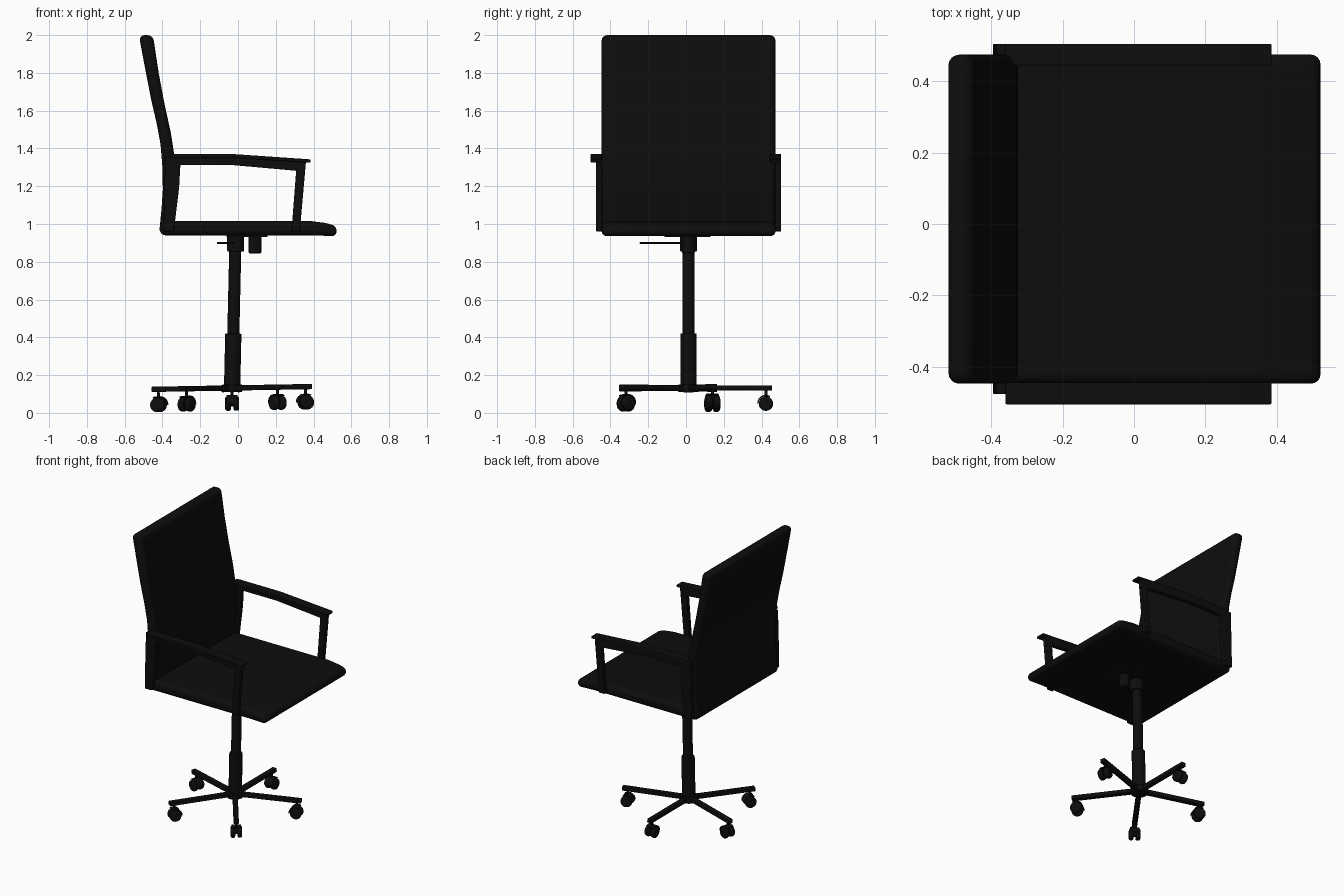
import bpy, bmesh, math
from mathutils import Vector, Matrix

if "Cube" in bpy.data.objects:
    bpy.data.objects.remove(bpy.data.objects["Cube"])

black = bpy.data.materials.new("black")
black.diffuse_color = (0.004, 0.004, 0.004, 1)
black.use_nodes = True
black.node_tree.nodes["Principled BSDF"].inputs["Base Color"].default_value = black.diffuse_color
CX, CY = -0.032, 0.013               # foot of the column
LEAN = Matrix.Translation((CX, CY, 0.1)) @ Matrix.Rotation(math.radians(1.3), 4, 'Y') \
    @ Matrix.Translation((-CX, -CY, -0.1))
LEAN_BASE = Matrix.Translation((CX, CY, 0.1)) @ Matrix.Rotation(math.radians(-1.0), 4, 'Y') \
    @ Matrix.Translation((-CX, -CY, -0.1))


def finish(bm, name, bevel=0, seg=2, mat=None):
    bmesh.ops.recalc_face_normals(bm, faces=bm.faces)
    if mat is not None:
        bm.transform(mat)
    me = bpy.data.meshes.new(name)
    bm.to_mesh(me)
    bm.free()
    me.materials.append(black)
    ob = bpy.data.objects.new(name, me)
    bpy.context.collection.objects.link(ob)
    if bevel:
        m = ob.modifiers.new("bevel", 'BEVEL')
        m.width, m.segments, m.limit_method = bevel, seg, 'ANGLE'
        m.angle_limit = math.radians(40)
    bpy.ops.object.select_all(action='DESELECT')
    ob.select_set(True)
    bpy.context.view_layer.objects.active = ob
    bpy.ops.object.shade_smooth_by_angle(angle=math.radians(40))
    return ob


def extrude_profile(name, pts, y0, y1, bevel=0, seg=2, mat=None):
    """Extrude an x-z outline from y0 to y1."""
    bm = bmesh.new()
    a = [bm.verts.new((x, y0, z)) for x, z in pts]
    b = [bm.verts.new((x, y1, z)) for x, z in pts]
    bm.faces.new(a)
    bm.faces.new(b[::-1])
    for i in range(len(a)):
        j = (i + 1) % len(a)
        bm.faces.new((a[i], a[j], b[j], b[i]))
    return finish(bm, name, bevel, seg, mat)


def cylinder(name, p, q, r, sides=24, bevel=0, mat=None):
    p, q = Vector(p), Vector(q)
    d = q - p
    bm = bmesh.new()
    bmesh.ops.create_cone(bm, cap_ends=True, segments=sides, radius1=r, radius2=r, depth=d.length)
    bm.transform(Matrix.Translation((p + q) / 2) @ d.to_track_quat('Z', 'Y').to_matrix().to_4x4())
    return finish(bm, name, bevel, 2, mat)


def box(name, lo, hi, bevel=0, mat=None):
    return extrude_profile(name, [(lo[0], lo[2]), (hi[0], lo[2]), (hi[0], hi[2]), (lo[0], hi[2])],
                           lo[1], hi[1], bevel, 2, mat)


# Padded backrest and seat
extrude_profile("backrest", [
    (-0.525, 2.0), (-0.45, 2.0), (-0.42, 1.80), (-0.39, 1.64), (-0.355, 1.48), (-0.338, 1.37),
    (-0.327, 1.28), (-0.325, 1.18), (-0.332, 1.08), (-0.345, 0.95), (-0.418, 0.945),
    (-0.405, 1.08), (-0.398, 1.18), (-0.40, 1.30), (-0.41, 1.42), (-0.43, 1.53),
    (-0.46, 1.66), (-0.495, 1.84)], -0.447, 0.474, 0.03, 4)
extrude_profile("seat", [
    (-0.412, 0.94), (0.40, 0.94), (0.522, 0.935), (0.522, 0.99), (0.46, 1.006),
    (0.39, 1.015), (-0.412, 1.015)], -0.447, 0.474, 0.027, 4)

# Arm frames and the thin pads on top of them
for side, y0, y1 in (("left", -0.476, -0.444), ("right", 0.472, 0.504)):
    extrude_profile(side + "_arm_frame", [
        (-0.385, 1.36), (-0.02, 1.36), (0.36, 1.332), (0.327, 0.96), (0.283, 0.96),
        (0.308, 1.282), (-0.03, 1.312), (-0.305, 1.312), (-0.312, 1.19), (-0.34, 0.96),
        (-0.395, 0.96), (-0.39, 1.19)], y0, y1, 0.004)
    extrude_profile(side + "_arm_pad", [
        (-0.36, 1.37), (-0.02, 1.37), (0.385, 1.342), (0.385, 1.325), (-0.02, 1.35),
        (-0.36, 1.35)], y0 - 0.029, y1, 0.004)

# Column and the mechanism under the seat
cylinder("gas_column", (CX, CY, 0.12), (CX, CY, 0.93), 0.032, mat=LEAN)
cylinder("column_sleeve", (CX, CY, 0.11), (CX, CY, 0.42), 0.043, bevel=0.004, mat=LEAN)
cylinder("column_collar", (-0.012, CY, 0.855), (-0.012, CY, 0.935), 0.045, bevel=0.004)
box("seat_plate", (-0.06, -0.115, 0.93), (0.155, 0.13, 0.945))
cylinder("tension_knob", (0.09, CY, 0.845), (0.09, CY, 0.94), 0.034, 20, 0.005)
cylinder("height_lever", (-0.012, CY, 0.90), (-0.09, -0.20, 0.90), 0.005, 10)
box("lever_handle", (-0.112, -0.245, 0.895), (-0.065, -0.17, 0.906), 0.003)

# Five-spoke base with twin-wheel casters
cylinder("base_hub", (CX, CY, 0.11), (CX, CY, 0.15), 0.055, 24, 0.005, LEAN_BASE)
for k in range(5):
    turn = LEAN_BASE @ Matrix.Translation((CX, CY, 0)) @ Matrix.Rotation(math.radians(90 + 72 * k), 4, 'Z')
    n = "_%d" % (k + 1)
    box("base_spoke" + n, (0, -0.017, 0.118), (0.443, 0.017, 0.146), 0.004, turn)
    cylinder("caster_stem" + n, (0.41, 0, 0.05), (0.41, 0, 0.125), 0.008, 12, mat=turn)
    for s in (-1, 1):
        cylinder("caster_wheel" + n, (0.41, s * 0.007, 0.049), (0.41, s * 0.037, 0.049), 0.038, 24, 0.01, turn)
    cylinder("caster_axle" + n, (0.41, -0.02, 0.049), (0.41, 0.02, 0.049), 0.015, 12, mat=turn)
    # curved hood over the inner and upper side of the wheels
    arc = [math.radians(60 + 15 * i) for i in range(9)]
    hood = [(0.41 + r * math.cos(a), 0.049 + r * math.sin(a))
            for r, seq in ((0.046, arc), (0.040, arc[::-1])) for a in seq]
    extrude_profile("caster_hood" + n, hood, -0.03, 0.03, mat=turn)
